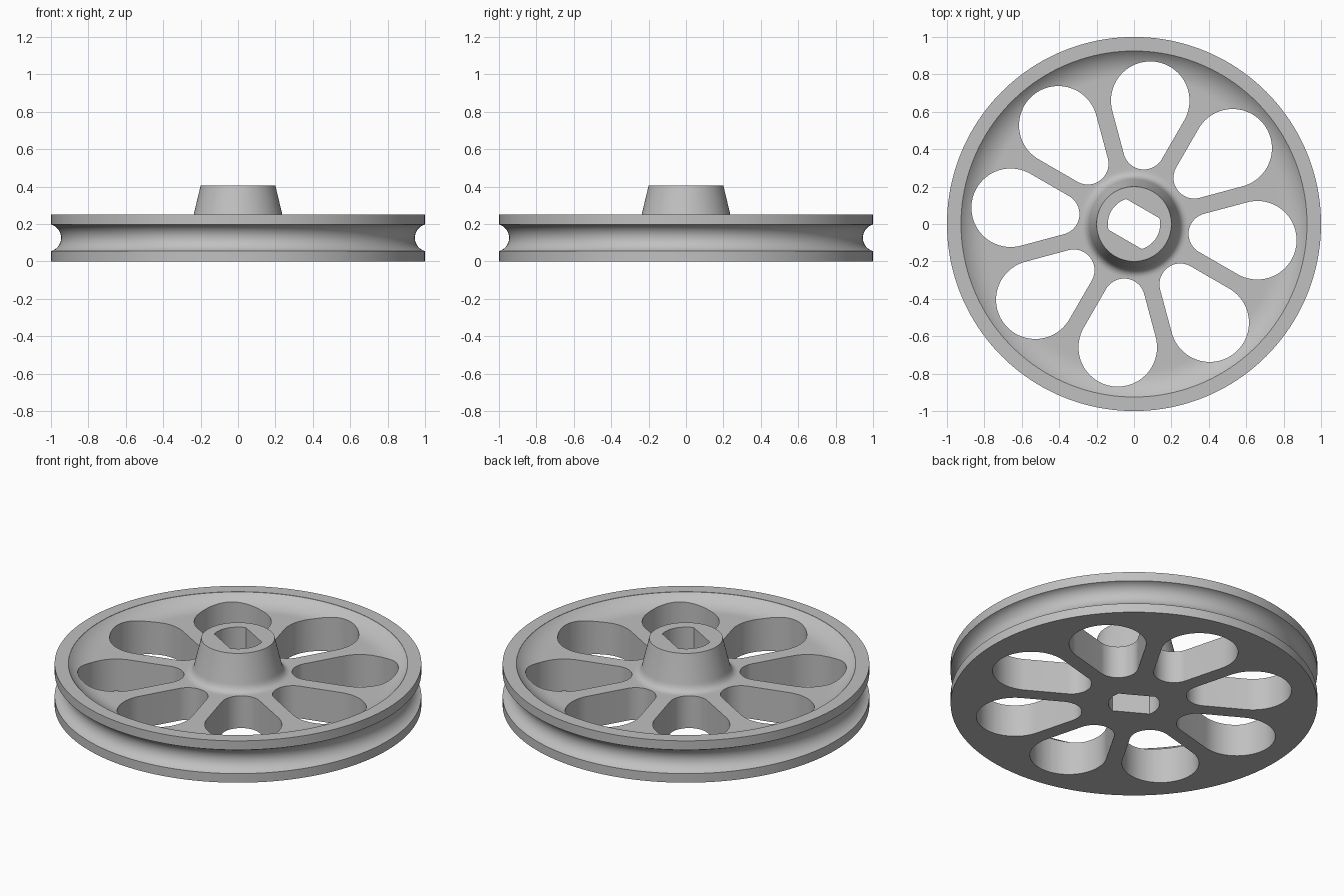
import bpy, bmesh
from math import sin, cos, pi, radians, sqrt, asin, acos
from mathutils import Matrix, Vector

cube = bpy.data.objects.get("Cube")
if cube:
    bpy.data.objects.remove(cube, do_unlink=True)

grey = bpy.data.materials.new("light grey")
grey.use_nodes = True
colour = (0.53, 0.53, 0.53, 1)
grey.diffuse_color = colour
grey.node_tree.nodes["Principled BSDF"].inputs["Base Color"].default_value = colour


def arc(cx, cy, r, start, end, steps):
    """Points along a circular arc, angles in radians."""
    return [(cx + r * cos(start + (end - start) * i / steps),
             cy + r * sin(start + (end - start) * i / steps)) for i in range(steps + 1)]


def make_object(name, bm):
    bmesh.ops.recalc_face_normals(bm, faces=bm.faces)
    mesh = bpy.data.meshes.new(name)
    bm.to_mesh(mesh)
    bm.free()
    mesh.materials.append(grey)
    obj = bpy.data.objects.new(name, mesh)
    bpy.context.collection.objects.link(obj)
    return obj


def lathe(name, profile, segments):
    """Revolve a closed (radius, height) profile around z."""
    bm = bmesh.new()
    verts = [bm.verts.new((r, 0, z)) for r, z in profile]
    edges = [bm.edges.new((verts[i - 1], verts[i])) for i in range(len(verts))]
    bmesh.ops.spin(bm, geom=verts + edges, cent=(0, 0, 0), axis=(0, 0, 1),
                   angle=2 * pi, steps=segments, use_duplicate=False)
    bmesh.ops.remove_doubles(bm, verts=bm.verts, dist=0.0001)
    return make_object(name, bm)


def add_prism(bm, outline, angle):
    """Upright prism through the whole wheel, turned by angle about z."""
    turn = Matrix.Rotation(angle, 3, "Z")
    face = bm.faces.new([bm.verts.new(turn @ Vector((x, y, -0.2))) for x, y in outline])
    result = bmesh.ops.extrude_face_region(bm, geom=[face])
    top = [v for v in result["geom"] if isinstance(v, bmesh.types.BMVert)]
    bmesh.ops.translate(bm, verts=top, vec=(0, 0, 0.9))


# Wheel cross-section: rim with rope groove, dished web, filleted conical hub
WEB, RIM = 0.194, 0.252
groove_r, groove_x, groove_z = 0.074, 1.02, 0.126
open_angle = acos((1 - groove_x) / groove_r)
dish_r, dish_in, dish_out = 0.19, 0.79, 0.925
dish_z = WEB + dish_r
profile = [(0.05, 0), (1, 0)]
profile += arc(groove_x, groove_z, groove_r, 2 * pi - open_angle, open_angle, 24)
profile += [(1, RIM), (dish_out, RIM)]
sweep = asin((dish_out - dish_in) / dish_r)
profile += arc(dish_in, dish_z, dish_r, -pi / 2 + sweep, -pi / 2, 12)
profile += [(dish_in - 0.015, WEB), (0.305, WEB)]
p0, p1, p2 = Vector((0.29, WEB)), Vector((0.25, WEB)), Vector((0.239, 0.242))
for i in range(9):
    t = i / 8
    profile.append(tuple(p0 * (1 - t) ** 2 + p1 * 2 * t * (1 - t) + p2 * t * t))
profile += [(0.2, 0.405), (0.05, 0.405)]
wheel = lathe("pulley_wheel", profile, 160)

# Eight teardrop openings, leaving parallel-sided spokes
half = pi / 8
big_c, big_r, small_c, small_r = 0.665, 0.21, 0.406, 0.111
side = pi / 2 + half
opening = arc(big_c, 0, big_r, -side, side, 40) + arc(small_c, 0, small_r, side, 2 * pi - side, 20)
bm = bmesh.new()
for i in range(8):
    add_prism(bm, opening, radians(82.5) + i * pi / 4)
openings = make_object("spoke_opening_cutter", bm)

# Shaft bore with two flats
bore_r, flat = 0.14, 0.095
a = acos(flat / bore_r)
bore = arc(0, 0, bore_r, a, pi - a, 16) + arc(0, 0, bore_r, pi + a, 2 * pi - a, 16)
bm = bmesh.new()
add_prism(bm, bore, radians(60))
shaft = make_object("shaft_bore_cutter", bm)

# Cut the wheel
bpy.ops.object.select_all(action="DESELECT")
bpy.context.view_layer.objects.active = wheel
wheel.select_set(True)
for cutter in (openings, shaft):
    cutter.hide_render = True
    mod = wheel.modifiers.new("cut", "BOOLEAN")
    mod.operation = "DIFFERENCE"
    mod.solver = "EXACT"
    mod.object = cutter
    bpy.ops.object.modifier_apply(modifier=mod.name)
    bpy.data.objects.remove(cutter, do_unlink=True)

bpy.ops.object.shade_smooth_by_angle(angle=radians(30))
